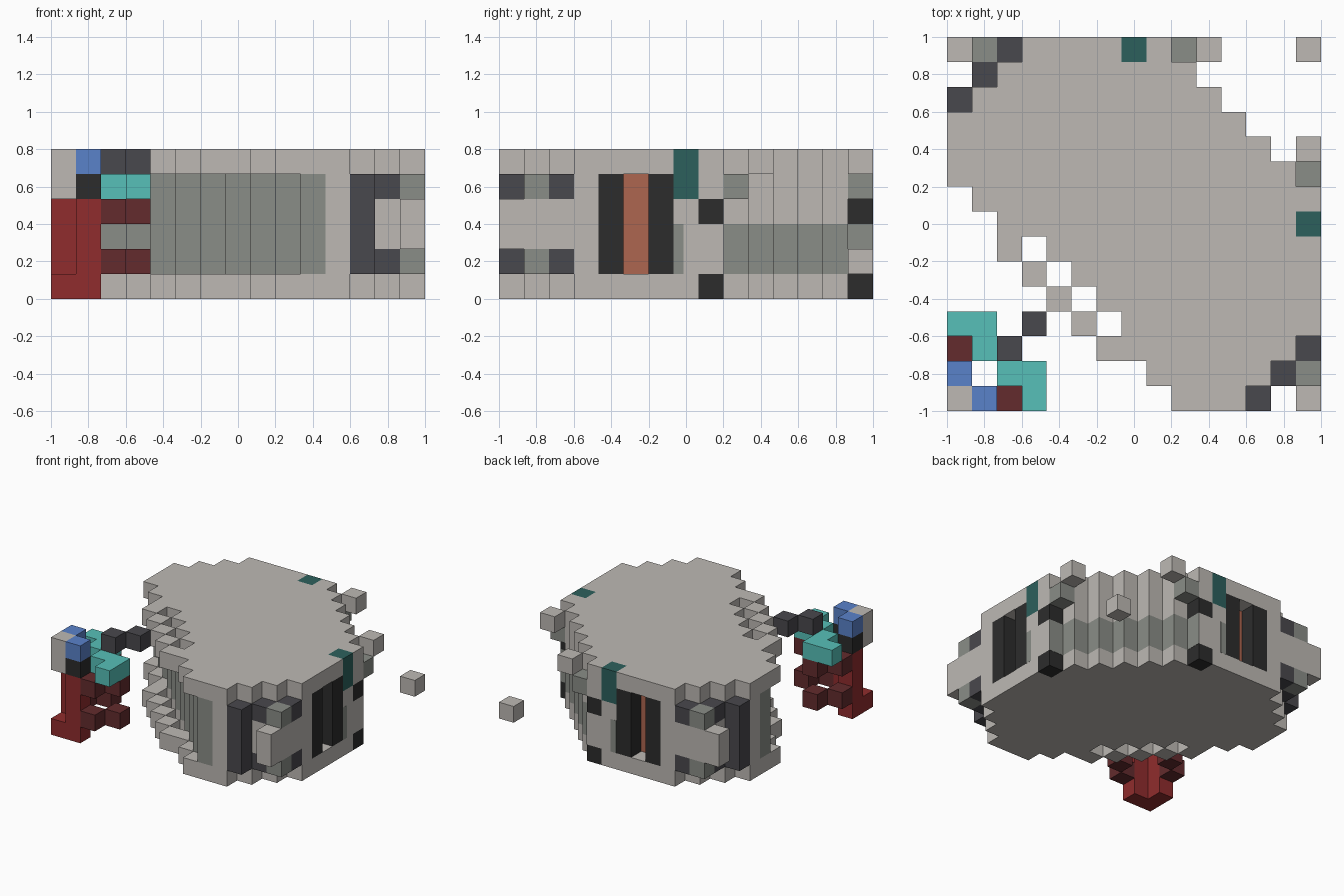
import bpy, bmesh
from mathutils import Matrix, Vector

old = bpy.data.objects.get("Cube")
if old:
    bpy.data.objects.remove(old, do_unlink=True)

N, H = 15, 6            # blocks across and blocks high
S = 2 / N               # block size


def material(name, hex_code):
    def linear(v):
        return v / 12.92 if v <= 0.04045 else ((v + 0.055) / 1.055) ** 2.4
    rgb = [linear(c / 255) for c in bytes.fromhex(hex_code)]
    mat = bpy.data.materials.new(name)
    mat.use_nodes = True
    mat.diffuse_color = (*rgb, 1)
    bsdf = mat.node_tree.nodes["Principled BSDF"]
    bsdf.inputs["Base Color"].default_value = (*rgb, 1)
    bsdf.inputs["Roughness"].default_value = 0.8
    return mat


light = material("light_grey", "bdb9b4")
mid = material("mid_grey", "8a8d87")
dark = material("dark_grey", "49484d")
black = material("black", "2c2c2c")
rust = material("rust_orange", "ad6650")
deep_teal = material("deep_teal", "2c605c")
teal = material("bright_teal", "57c0b8")
red = material("red", "902c2d")
dark_red = material("dark_red", "632b2d")
blue = material("blue", "5a82ca")

grid = {}               # block position -> part name
colours = {}            # part name -> material


def put(part, mat, columns, layers):
    """Stack blocks on the columns, mirrored across the diagonal x = y."""
    colours[part] = mat
    for i, j in columns:
        for k in layers:
            grid[i, j, k] = grid[j, i, k] = part


def carve(columns, layers):
    for i, j in columns:
        for k in layers:
            grid.pop((i, j, k), None)
            grid.pop((j, i, k), None)


WALL = range(1, 5)
PLATES = (0, 5)

# Hull: an octagon cut along both diagonals
hull = [(i, j) for i in range(N) for j in range(N)
        if 10 <= i + j <= 22 and abs(i - j) <= 11]
put("hull", light, hull, range(H))

# Stepped lips of the top and bottom decks, and a free-standing rail
put("deck_lip", light, [(7, 2), (8, 1), (9, 0)], PLATES)
put("deck_rail", light, [(4, 4), (5, 3), (6, 2)], PLATES)

# Recessed front wall and rear band
put("front_wall", mid, [c for c in hull if sum(c) == 10], WALL)
put("rear_band", mid, [c for c in hull if sum(c) == 22 and max(c) < 14], (1, 2))

# Side pods at the two side corners
put("pod_panel", dark, [(12, 0)], WALL)
put("pod_bracket", dark, [(13, 1), (14, 2)], (1, 4))
put("pod_cap", mid, [(14, 1)], (1, 4))
put("pod_body", light, [(14, 0), (14, 1), (14, 2), (13, 1)], (2, 3))

# Side vents with a deep slot between black bars
put("vent_bar", black, [(14, 4), (14, 6)], WALL)
put("vent_core", rust, [(13, 5)], WALL)
carve([(14, 5)], WALL)

# Side markers and rear arms
put("marker", deep_teal, [(14, 7)], (4, 5))
put("arm_joint", black, [(14, 8)], (0, 3))
put("arm_middle", mid, [(14, 9)], (4,))
put("arm_tip", light, [(14, 10)], (5,))
put("rear_block", light, [(14, 14)], (1,))

# Front mast and head
put("mast", red, [(1, 0)], range(4))
put("mast_foot", red, [(0, 0)], (0,))
put("head_face", light, [(0, 0)], (4, 5))
put("head_base", black, [(1, 0)], (4,))
put("head_side", blue, [(1, 0)], (5,))
put("mast_fin", dark_red, [(2, 0), (3, 1)], (1, 3))
put("collar", teal, [(2, 1), (3, 1), (3, 0)], (4,))
put("neck", dark, [(2, 2), (3, 3)], (5,))


def build(part):
    bm = bmesh.new()
    hidden = []
    for (i, j, k), owner in grid.items():
        if owner != part:
            continue
        centre = Vector((i - 7, j - 7, k + 0.5)) * S
        verts = bmesh.ops.create_cube(
            bm, size=S, matrix=Matrix.Translation(centre))["verts"]
        for f in {f for v in verts for f in v.link_faces}:
            d = f.calc_center_median() - centre
            step = [round(2 * c / S) for c in d]
            if (i + step[0], j + step[1], k + step[2]) in grid:
                hidden.append(f)
    bmesh.ops.delete(bm, geom=hidden, context="FACES")
    bmesh.ops.remove_doubles(bm, verts=bm.verts, dist=0.001)
    mesh = bpy.data.meshes.new(part)
    bm.to_mesh(mesh)
    bm.free()
    mesh.materials.append(colours[part])
    bpy.context.collection.objects.link(bpy.data.objects.new(part, mesh))


for part in colours:
    build(part)


def plate(name, mat, centre, size):
    """Thin flush panel and its copy across the diagonal."""
    for a, b in ((0, 1), (1, 0)):
        bpy.ops.mesh.primitive_cube_add(
            size=1, location=(centre[a], centre[b], centre[2]))
        ob = bpy.context.object
        ob.name = name
        ob.scale = (size[a], size[b], size[2])
        ob.data.materials.append(mat)


# Ends of the rear band, and the narrow trim beside each vent
plate("band_end", mid, (7 * S, 1.5 * S, 2 * S), (S, 0.004, 2 * S))
plate("vent_trim", mid, (7.5 * S, -0.3 * S, 2 * S), (0.002, 0.4 * S, 2 * S))
